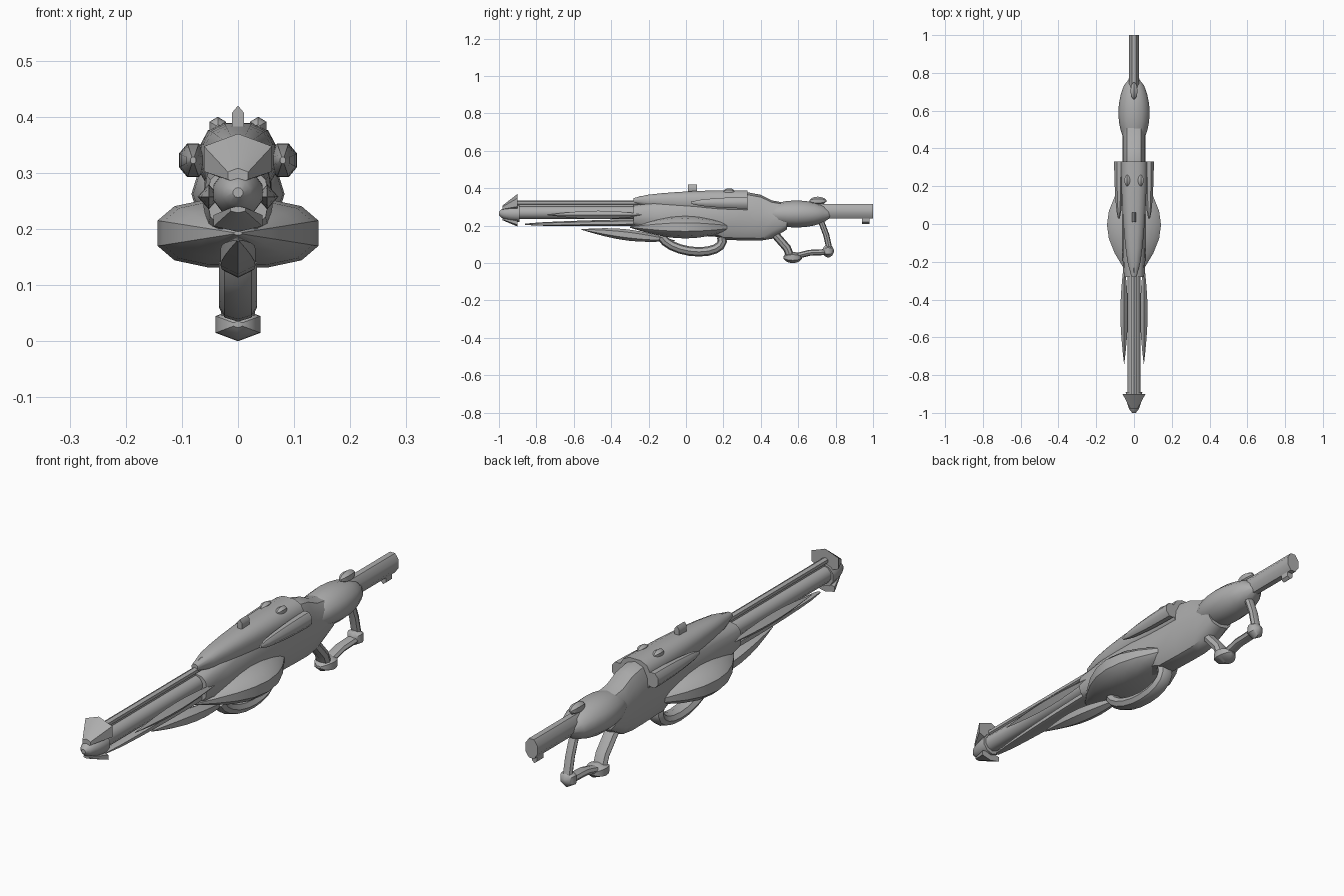
import bpy, bmesh
from math import cos, sin, pi, radians, copysign
from mathutils import Vector

default = bpy.data.objects.get("Cube")
if default:
    bpy.data.objects.remove(default, do_unlink=True)

grey = bpy.data.materials.new("plain grey")
grey.use_nodes = True
colour = (0.42, 0.42, 0.42, 1)
grey.diffuse_color = colour
grey.node_tree.nodes["Principled BSDF"].inputs["Base Color"].default_value = colour
parts = []


# Rules for how a part swells along its length, from front to back
def straight(t):
    return 1


def taper(t):
    return 0.3 + 0.7 * t


def blunt(t):
    return 0.2 + 0.8 * sin(t * pi / 2) ** 0.6


def spindle(t):
    return 0.05 + 0.95 * abs(sin(t * pi))


def swell(t):
    return 0.2 + 0.8 * abs(sin(t * pi)) ** 0.6


def skin(name, sections, sides, peaked, boxy):
    """Skin rings given as (centre, up vector, half width, half height)."""
    power = 0.75 if boxy else 1
    phase = pi / 2 if peaked else pi / sides
    bm = bmesh.new()
    rings = []
    for centre, up, width, height in sections:
        ring = []
        for k in range(sides):
            angle = phase + 2 * pi * k / sides
            across, rise = [copysign(abs(v) ** power, v) for v in (cos(angle), sin(angle))]
            ring.append(bm.verts.new(centre + Vector((width * across, 0, 0)) + up * height * rise))
        rings.append(ring)
    for a, b in zip(rings, rings[1:]):
        for k in range(sides):
            bm.faces.new((a[k - 1], a[k], b[k], b[k - 1]))
    bm.faces.new(rings[0])
    bm.faces.new(rings[-1])
    bmesh.ops.recalc_face_normals(bm, faces=bm.faces)
    mesh = bpy.data.meshes.new(name)
    bm.to_mesh(mesh)
    bm.free()
    mesh.materials.append(grey)
    obj = bpy.data.objects.new(name, mesh)
    bpy.context.collection.objects.link(obj)
    parts.append(obj)


def form(name, front, back, width, low, high, rule=straight,
         x=0, rise=0, sides=6, peaked=False, boxy=False):
    """Upright sections along y, scaled about their middle by a rule."""
    steps = 1 if rule is straight else 8
    up = Vector((0, 0, 1))
    sections = []
    for i in range(steps + 1):
        t = i / steps
        centre = Vector((x, front + (back - front) * t, (low + high) / 2 + rise * t))
        sections.append((centre, up, width * rule(t), (high - low) / 2 * rule(t)))
    skin(name, sections, sides, peaked, boxy)


def tube(name, path, width, thickness):
    """A bent bar of even section through points of (y, z)."""
    points = [Vector((0, y, z)) for y, z in path]
    sections = []
    for i, point in enumerate(points):
        along = points[min(i + 1, len(points) - 1)] - points[max(i - 1, 0)]
        up = Vector((1, 0, 0)).cross(along).normalized()
        sections.append((point, up, width, thickness))
    skin(name, sections, sides=8, peaked=True, boxy=False)


# Main body: even width, with its lower and upper outline along y
outline = [(-.28, .2, .31), (-.15, .16, .33), (.17, .14, .35), (.2, .125, .36),
           (.32, .12, .38), (.4, .12, .365), (.46, .13, .335), (.54, .18, .32)]
skin("main_body", [(Vector((0, y, (low + high) / 2)), Vector((0, 0, 1)),
                    min(.062, (high - low) / 2), (high - low) / 2)
                   for y, low, high in outline], sides=12, peaked=True, boxy=True)

# Swollen parts around the body
form("rear_stock", .4, .78, .083, .19, .335, swell, sides=12, peaked=True)
form("lower_cheeks", -.3, .29, .147, .13, .255, spindle, sides=12, boxy=True)
form("upper_shell", -.28, .33, .07, .27, .4, blunt, rise=-.01, sides=12, boxy=True)

# Rear tube and its lug
form("rear_tube", .7, 1, .03, .235, .32, sides=8)
form("rear_lug", .94, .98, .014, .21, .25)

# Barrel with its upper and lower rails
form("barrel", -.93, -.25, .036, .235, .305, sides=10)
form("top_rod", -.92, -.24, .014, .31, .335)
form("rod_rib", -.92, -.25, .006, .295, .32, sides=4)
form("lower_rail", -.86, -.25, .038, .19, .225, blunt, rise=.01, peaked=True)

# Muzzle: rounded nose, peaked hood and hooked chin
form("muzzle_nose", -1, -.89, .046, .22, .31, blunt, sides=10)
form("muzzle_hood", -.98, -.9, .07, .25, .34, taper, rise=.03, peaked=True)
form("muzzle_chin", -.98, -.9, .05, .215, .255, taper, rise=-.02, peaked=True)

# Pointed blade and curved fore grip below
form("under_blade", -.56, -.06, .036, .15, .21, spindle, rise=-.06, peaked=True)
arc = [pi * i / 10 for i in range(11)]
tube("fore_grip", [(.03 - .16 * cos(a) + .04 * sin(a), .14 - .08 * sin(a)) for a in arc],
     width=.034, thickness=.025)

# Rear hand loop with two knuckles at its foot
tube("hand_loop_front", [(.47, .16), (.54, .08), (.56, .03)], width=.03, thickness=.022)
tube("hand_loop_foot", [(.56, .03), (.66, .055), (.77, .06)], width=.024, thickness=.016)
tube("hand_loop_back", [(.77, .06), (.75, .15), (.72, .23)], width=.02, thickness=.016)
form("heel_knuckle", .52, .62, .046, 0, .06, swell, peaked=True)
form("toe_knuckle", .73, .79, .035, .03, .1, swell, peaked=True)

# Small fittings along the top
form("front_catch", -.27, -.2, .018, .31, .36, swell)
form("top_sight", .01, .06, .012, .37, .42)
form("rear_catch", .66, .75, .021, .31, .355, swell)

# Paired pods, barrel blades and shell knobs
for side, label in ((1, "left"), (-1, "right")):
    form(label + "_pod", .03, .33, .027, .29, .355, blunt, x=side * .08, sides=8)
    form(label + "_blade", -.74, -.2, .02, .235, .28, spindle, x=side * .052,
         sides=4, peaked=True)
    form(label + "_knob", .2, .26, .017, .365, .4, swell, x=side * .036)

# Smooth surfaces with crisp edges
bpy.ops.object.select_all(action="DESELECT")
for obj in parts:
    obj.select_set(True)
bpy.context.view_layer.objects.active = parts[0]
bpy.ops.object.shade_smooth_by_angle(angle=radians(40))
